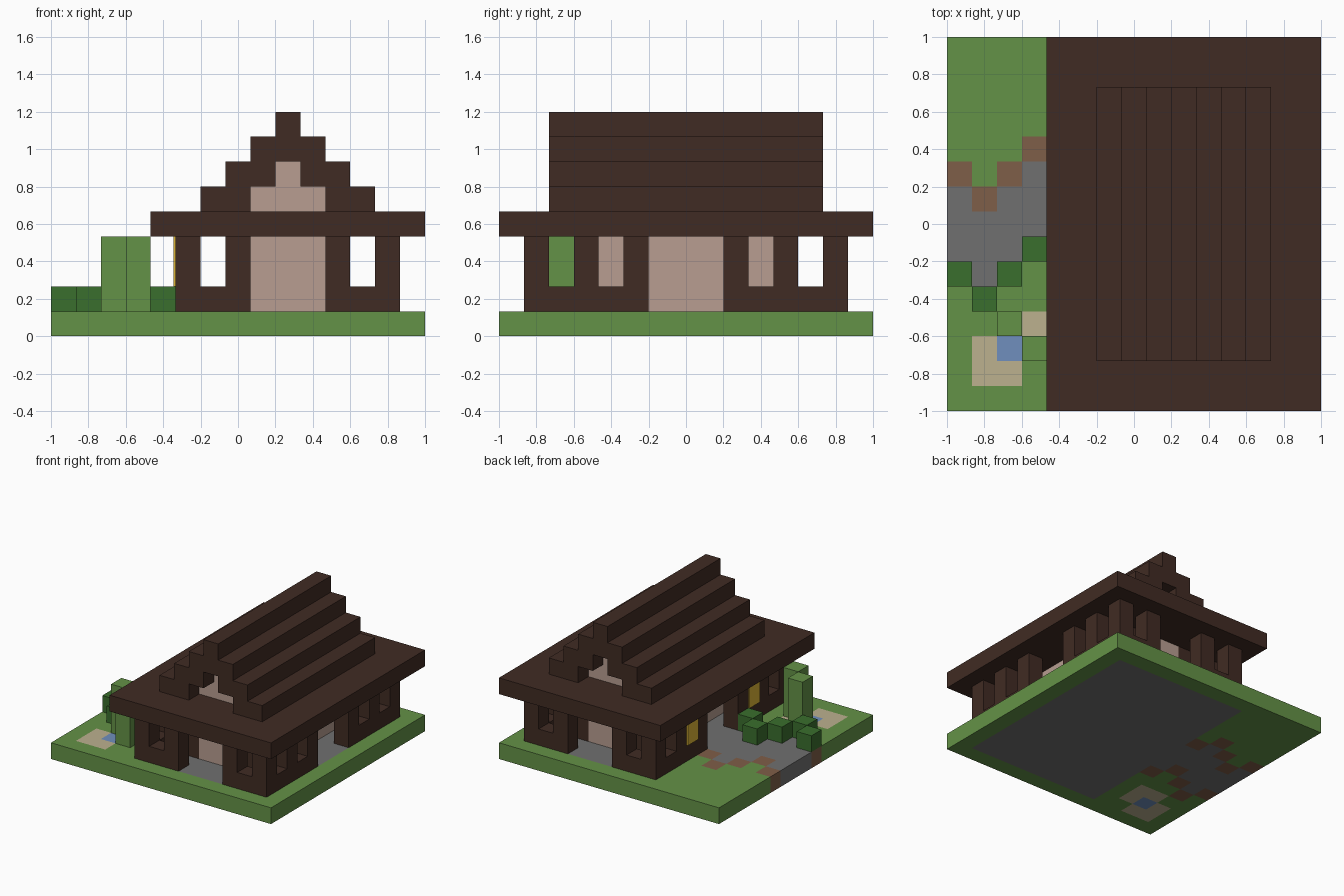
import bpy
import bmesh
from mathutils import Vector

if "Cube" in bpy.data.objects:
    bpy.data.objects.remove(bpy.data.objects["Cube"])

N = 15            # cells along each side of the plot
U = 2 / N         # size of one cell


def material(name, rgb):
    """Flat material from 8-bit sRGB, stored as linear."""
    lin = [((c / 255 + 0.055) / 1.055) ** 2.4 for c in rgb] + [1]
    m = bpy.data.materials.new(name)
    m.use_nodes = True
    m.diffuse_color = lin
    m.node_tree.nodes["Principled BSDF"].inputs["Base Color"].default_value = lin
    return m


GRASS = material("grass green", (100, 146, 71))
LEAF = material("leaf dark green", (58, 110, 45))
WOOD = material("dark wood", (64, 43, 35))
PLASTER = material("pale plaster", (184, 158, 145))
STONE = material("grey stone", (112, 112, 112))
DIRT = material("brown dirt", (127, 94, 72))
SAND = material("sand", (188, 177, 143))
WATER = material("water blue", (112, 143, 190))
GLOW = material("window yellow", (220, 180, 55))


def box(x0, x1, y0, y1, z0, z1):
    """All cells in an inclusive range."""
    return {(x, y, z) for x in range(x0, x1 + 1)
            for y in range(y0, y1 + 1) for z in range(z0, z1 + 1)}


def blocks(name, cells, paint):
    """Mesh the outer skin of a set of cells; paint(cell) gives its material."""
    bm = bmesh.new()
    verts, mats = {}, []

    def vert(p):
        key = tuple(round(c) for c in p)
        if key not in verts:
            verts[key] = bm.verts.new(((key[0] - N / 2) * U, (key[1] - N / 2) * U, key[2] * U))
        return verts[key]

    for cell in sorted(cells):
        mat = paint(cell)
        if mat not in mats:
            mats.append(mat)
        for axis in range(3):
            for side in (0, 1):
                n = list(cell)
                n[axis] += 2 * side - 1
                if tuple(n) in cells:
                    continue
                u, v = Vector(), Vector()
                u[(axis + 1) % 3] = v[(axis + 2) % 3] = 1
                p = Vector(cell)
                p[axis] += side
                ring = [p, p + u, p + u + v, p + v]
                face = bm.faces.new([vert(q) for q in (ring if side else ring[::-1])])
                face.material_index = mats.index(mat)
    me = bpy.data.meshes.new(name)
    bm.to_mesh(me)
    bm.free()
    for m in mats:
        me.materials.append(m)
    ob = bpy.data.objects.new(name, me)
    bpy.context.collection.objects.link(ob)
    return ob


# Ground: winding path, pond with sandy rim, stone floor under the house
path_middle = [7, 6, 7, 8, 7]


def ground_paint(cell):
    x, y, _ = cell
    if 5 <= x <= 13 and 1 <= y <= 13:
        return STONE
    if x < len(path_middle):
        off = abs(y - path_middle[x])
        if off < 2:
            return STONE
        if off == 2:
            return DIRT
    if (x, y) == (2, 2):
        return WATER
    if 1 <= x <= 3 and 1 <= y <= 3 and abs(x - y) < 2:
        return SAND
    return GRASS


blocks("ground", box(0, 14, 0, 14, 0, 0), ground_paint)

# Hedge along one side of the path, and two tall plants by the pond
blocks("hedge", {(x, m - 2, 1) for x, m in enumerate(path_middle)}, lambda c: LEAF)
blocks("left_tall_plant", box(2, 2, 3, 3, 1, 3), lambda c: GRASS)
blocks("right_tall_plant", box(3, 3, 2, 2, 1, 3), lambda c: GRASS)

# Outer wall: hollow ring with doorways and windows cut right through
wall = box(5, 13, 1, 13, 1, 3) - box(6, 12, 2, 12, 1, 3)
wall -= box(8, 10, 1, 13, 1, 3) | box(5, 13, 6, 8, 1, 3)
for x in (6, 12):
    wall -= box(x, x, 1, 13, 2, 3)
for y in (2, 4, 10, 12):
    wall -= box(5, 13, y, y, 2, 3)
blocks("outer_wall", wall, lambda c: WOOD)

# Glowing panes filling two windows beside the path doorway
for name, y in (("front_glowing_window", 4), ("back_glowing_window", 10)):
    pane = blocks(name, box(5, 5, y, y, 2, 3), lambda c: GLOW)
    pane.location.x = -0.012

# Inner room: plaster walls with timber corner posts
blocks("inner_room", box(7, 11, 3, 11, 1, 3),
       lambda c: WOOD if c[0] in (7, 11) and c[1] in (3, 11) else PLASTER)

# Roof: wide eave slab with a stepped ridge, hollow under the gable
blocks("eave_slab", box(4, 14, 0, 14, 4, 4), lambda c: WOOD)
attic = box(8, 10, 2, 12, 5, 5) | box(9, 9, 2, 12, 6, 6)
steps = set()
for i in range(4):
    steps |= box(6 + i, 12 - i, 2, 12, 5 + i, 5 + i)
blocks("stepped_roof", steps - attic, lambda c: WOOD)

# Gable infill set one cell back from each roof end
blocks("gable_infill", {c for c in attic if 3 <= c[1] <= 11}, lambda c: PLASTER)
